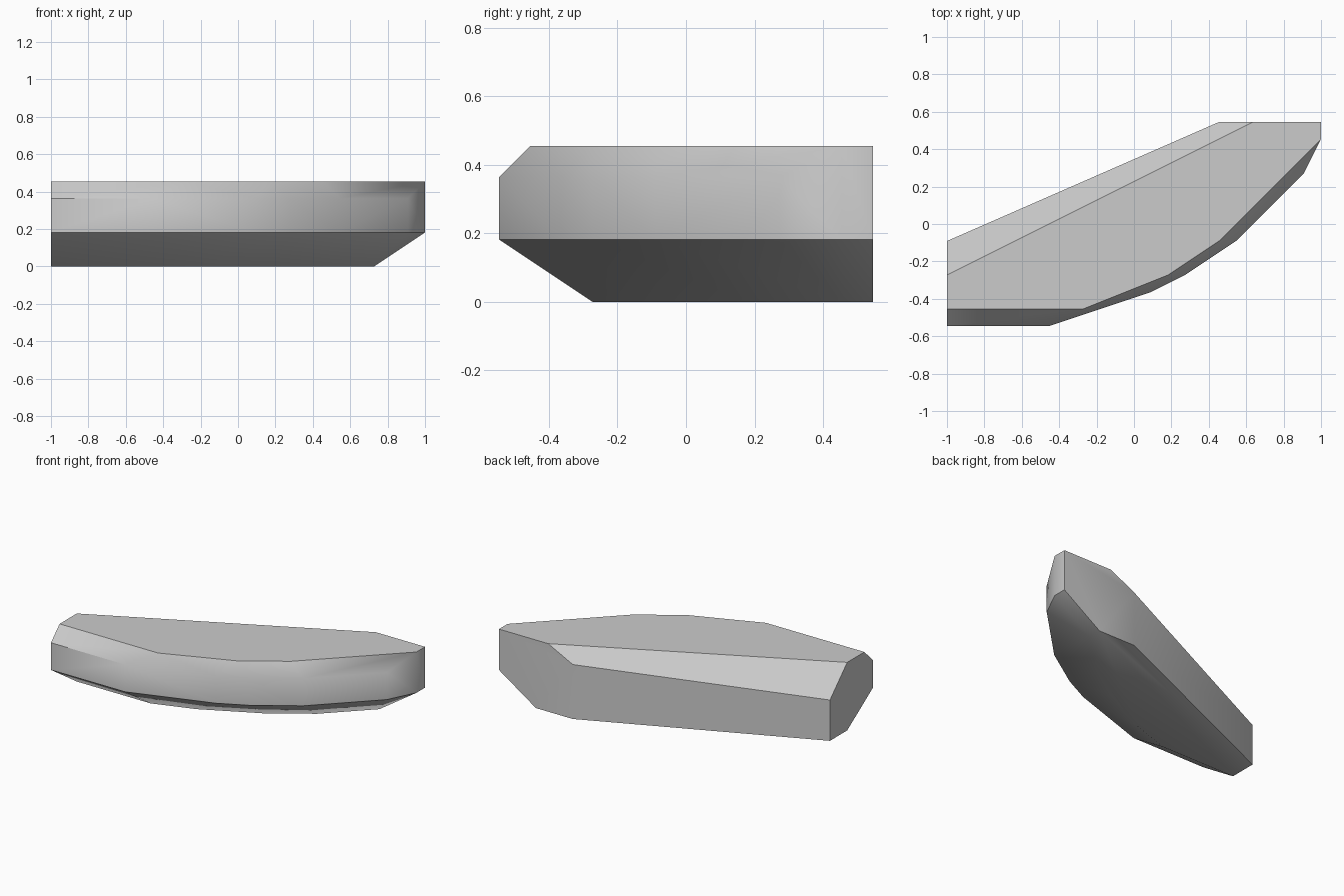
import bpy
import bmesh
import math

old = bpy.data.objects.get("Cube")
if old:
    bpy.data.objects.remove(old, do_unlink=True)

UNIT = 1 / 11  # the stone is laid out on a coarse grid

# Outlines of the stone at each height, in grid units
base = [(-11, -1), (-11, -3), (-5, -3), (-2, -2), (2, 0), (5, 2), (8, 5), (8, 6), (5, 6)]
front_curve = [(-11, -6), (-5, -6), (1, -4), (3, -3), (6, -1), (10, 3)]
top = [(-11, -3), (-11, -5), (-3, -5), (2, -3), (5, -1), (11, 5), (11, 6), (7, 6)]
layers = [
    (0, base),
    (2, front_curve + [(11, 5), (11, 6)]),
    (3, [(-11, -1)]),             # low end of the back bevel
    (4, front_curve + [(5, 6)]),  # front bevel and high end of the back bevel
    (5, top),
]

# Wrap the outlines in one faceted solid
bm = bmesh.new()
for z, outline in layers:
    for x, y in outline:
        bm.verts.new((x * UNIT, y * UNIT, z * UNIT))
hull = bmesh.ops.convex_hull(bm, input=bm.verts[:])
spare = {v for v in hull["geom_interior"] + hull["geom_unused"]
         if isinstance(v, bmesh.types.BMVert)}
bmesh.ops.delete(bm, geom=list(spare), context='VERTS')
bmesh.ops.dissolve_limit(bm, angle_limit=math.radians(1),
                         verts=bm.verts[:], edges=bm.edges[:])
bmesh.ops.recalc_face_normals(bm, faces=bm.faces[:])

mesh = bpy.data.meshes.new("stone_slab")
bm.to_mesh(mesh)
bm.free()
slab = bpy.data.objects.new("stone_slab", mesh)
bpy.context.collection.objects.link(slab)

# Plain grey stone
grey = bpy.data.materials.new("light_grey")
grey.use_nodes = True
colour = (0.6, 0.6, 0.6, 1)
grey.diffuse_color = colour
grey.node_tree.nodes["Principled BSDF"].inputs["Base Color"].default_value = colour
mesh.materials.append(grey)

# Soft curved front, crisp bevels
bpy.ops.object.select_all(action='DESELECT')
slab.select_set(True)
bpy.context.view_layer.objects.active = slab
bpy.ops.object.shade_smooth_by_angle(angle=math.radians(40))
